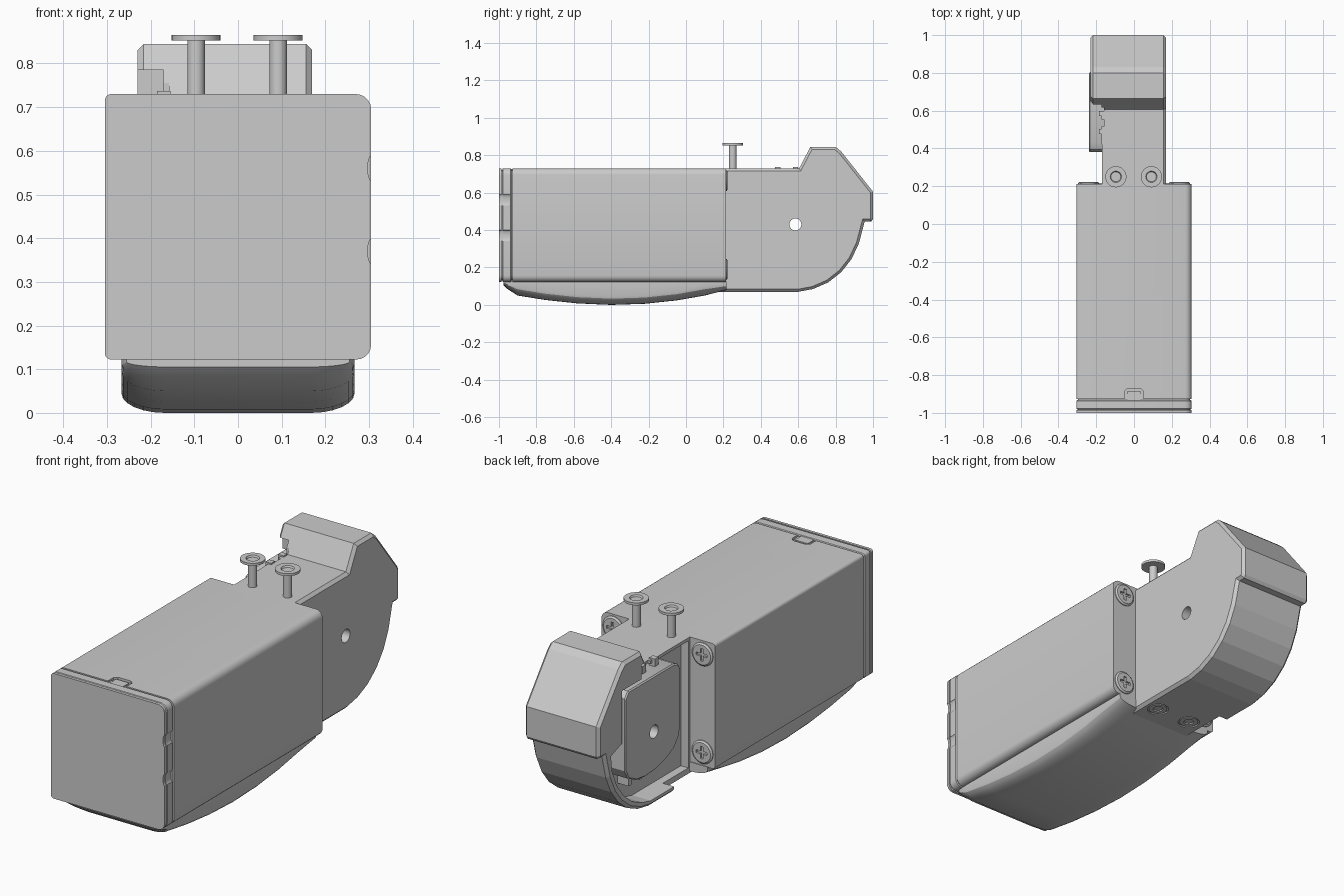
import bpy, bmesh, math
from mathutils import Vector

if "Cube" in bpy.data.objects:
    bpy.data.objects.remove(bpy.data.objects["Cube"])

# axis -> mapping from (u, v, extrusion depth) to xyz
MAP = {'x': lambda u, v, d: (d, u, v),
       'y': lambda u, v, d: (u, d, v),
       'z': lambda u, v, d: (u, v, d)}


def finish(bm, name):
    bmesh.ops.recalc_face_normals(bm, faces=bm.faces)
    me = bpy.data.meshes.new(name)
    bm.to_mesh(me)
    bm.free()
    ob = bpy.data.objects.new(name, me)
    bpy.context.collection.objects.link(ob)
    return ob


def loft(name, rings):
    bm = bmesh.new()
    rs = [[bm.verts.new(p) for p in r] for r in rings]
    n = len(rs[0])
    for a, b in zip(rs, rs[1:]):
        for i in range(n):
            bm.faces.new((a[i], a[(i + 1) % n], b[(i + 1) % n], b[i]))
    bm.faces.new(rs[0])
    bm.faces.new(rs[-1])
    return finish(bm, name)


def prism(name, pts, axis, a, b, bevel=0):
    ob = loft(name, [[MAP[axis](u, v, d) for u, v in pts] for d in (a, b)])
    if bevel:
        k = 'xyz'.index(axis)
        bm = bmesh.new()
        bm.from_mesh(ob.data)
        edges = [e for e in bm.edges if abs(e.verts[0].co[k] - e.verts[1].co[k]) < 1e-6]
        bmesh.ops.bevel(bm, geom=edges, offset=bevel, segments=1, affect='EDGES')
        bm.to_mesh(ob.data)
        bm.free()
    return ob


def box(name, x0, x1, y0, y1, z0, z1):
    return prism(name, [(x0, y0), (x1, y0), (x1, y1), (x0, y1)], 'z', z0, z1)


def ellipse(cu, cv, ru, rv, n=24):
    return [(cu + ru * math.cos(t * math.tau / n), cv + rv * math.sin(t * math.tau / n)) for t in range(n)]


def rounded(x0, x1, z0, z1, rl, rr, n=5):
    pts = []
    for cx, cz, r, a in ((x1 - rr, z0 + rr, rr, -90), (x1 - rr, z1 - rr, rr, 0),
                         (x0 + rl, z1 - rl, rl, 90), (x0 + rl, z0 + rl, rl, 180)):
        for i in range(n + 1):
            t = math.radians(a + 90 * i / n)
            pts.append((cx + r * math.cos(t), cz + r * math.sin(t)))
    return pts


def lathe(name, prof, axis, cu, cv, n=28):
    return loft(name, [[MAP[axis](u, v, d) for u, v in ellipse(cu, cv, r, r, n)] for r, d in prof])


def cut(ob, *cutters):
    for c in cutters:
        m = ob.modifiers.new('cut', 'BOOLEAN')
        m.operation, m.solver, m.object = 'DIFFERENCE', 'EXACT', c
        bpy.context.view_layer.objects.active = ob
        bpy.ops.object.modifier_apply(modifier=m.name)
        bpy.data.objects.remove(c)


# Main housing, recessed neck, cap frame and front plate
housing = prism('housing', rounded(-.305, .305, .122, .73, .015, .035), 'y', -.927, .213)
cut(housing, prism('c', [(-.05, -.95), (.05, -.95), (.05, -.885), (.035, -.87), (-.035, -.87), (-.05, -.885)],
                   'z', .718, .8))
prism('housing_neck', rounded(-.296, .296, .131, .721, .012, .03), 'y', -.99, -.9)
cap = prism('cap_frame', rounded(-.305, .305, .122, .73, .015, .035), 'y', -.982, -.933, .004)
plate = prism('front_plate', rounded(-.305, .305, .122, .73, .015, .035), 'y', -1, -.986)
for ob in (cap, plate):
    cut(ob, *[prism('c', ellipse(.307, z, .01, .03), 'y', -1.1, -.94) for z in (.37, .56)])
box('latch_tab', -.035, .035, -.935, -.885, .70, .727)

# Curved belly below the housing
rings = []
for y, zb, w in ((-.975, .105, .255), (-.955, .085, .265), (-.9, .05, .267), (-.75, .026, .267),
                 (-.58, .008, .267), (-.4, 0, .267), (-.22, .006, .267), (-.05, .024, .267),
                 (.1, .05, .267), (.217, .08, .267)):
    h = min(.045, (.125 - zb) * .6)
    ring = [(-w, y, .125)]
    for s in (-1, 1):
        arc = [(s * (w - .1 + .1 * math.cos(t * math.pi / 12)), y, zb + h - h * math.sin(t * math.pi / 12))
               for t in range(7)]
        ring += arc if s < 0 else arc[::-1]
    rings.append(ring + [(w, y, .125)])
loft('belly', rings)

# Head: chamfered side profile with a pocket opened on the left
side = [(.15, .07), (.6, .07), (.68, .085), (.76, .12), (.83, .175), (.885, .245), (.925, .33), (.955, .445),
        (.99, .445), (1, .46), (1, .605), (.83, .82), (.80, .845), (.665, .845), (.605, .73), (.15, .73)]
head = prism('head', side, 'x', -.23, .17, .014)
pocket = [(.225, .098), (.6, .098), (.66, .112), (.74, .147), (.805, .2), (.86, .27), (.895, .35), (.905, .43),
          (.82, .46), (.82, .715), (.225, .715)]
cut(head,
    box('c', -.4, -.17, .1, .42, 0, .9),
    box('c', -.4, -.171, .1, .67, .2, .785),
    prism('c', pocket, 'x', -.4, -.13),
    prism('c', ellipse(.585, .43, .032, .032), 'x', -.3, .3),
    *[box('c', -.3, -.158, y - .018, y + .018, .69, .8) for y in (.535, .6)])

# Latch block sitting in the pocket, with small teeth above and below
block = prism('pivot_block', [(.38, .38), (.395, .33), (.43, .29), (.49, .26), (.57, .24), (.65, .235), (.72, .245),
                              (.78, .275), (.805, .32), (.805, .67), (.78, .70), (.43, .70), (.395, .685), (.38, .66)],
              'x', -.238, -.12, .006)
cut(block, prism('c', ellipse(.585, .43, .032, .032), 'x', -.3, .3))
for y in (.49, .585):
    box('top_tooth', -.185, -.155, y - .014, y + .014, .64, .737)
for y in (.62, .70):
    box('lower_tooth', -.19, -.125, y - .012, y + .012, .2, .26)

# Upright pins with dished heads, and the screws under the head
for x in (-.096, .092):
    lathe('top_pin', [(.02, .70), (.02, .853), (.056, .853), (.056, .865), (.03, .865), (.026, .857)], 'z', x, .25)
    cut(head, lathe('c', [(.05, .0), (.05, .076)], 'z', x, .285))
    lathe('bottom_screw', [(.043, .08), (.043, .071), (.024, .071), (.02, .077)], 'z', x, .285)

# Cross-head screws on the rear flanges
for x in (-.24, .24):
    for z in (.665, .19):
        s = lathe('flange_screw', [(.056, .2), (.056, .217), (.048, .223)], 'y', x, z)
        cut(s, box('c', x - .03, x + .03, .212, .3, z - .007, z + .007),
            box('c', x - .007, x + .007, .212, .3, z - .03, z + .03))

# Smooth rounded parts while keeping crisp edges; the head stays faceted
bpy.ops.object.select_all(action='DESELECT')
for ob in bpy.data.objects:
    ob.select_set(ob.name != 'head')
bpy.context.view_layer.objects.active = housing
bpy.ops.object.shade_smooth_by_angle(angle=math.radians(25))
